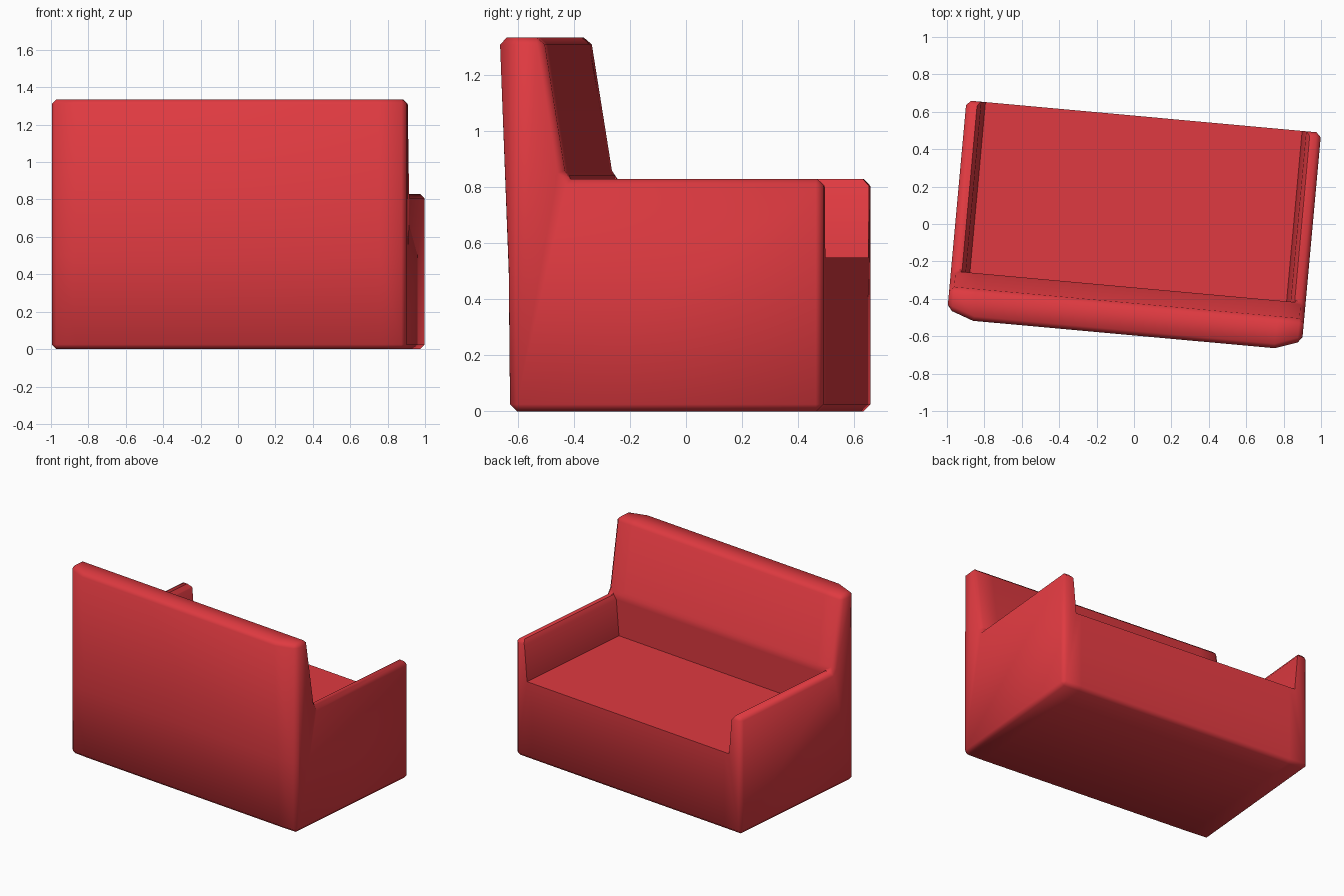
import bpy, bmesh, math

cube = bpy.data.objects.get("Cube")
if cube:
    bpy.data.objects.remove(cube, do_unlink=True)

# Red upholstery
red = bpy.data.materials.new("red_upholstery")
red.use_nodes = True
colour = (0.74, 0.042, 0.052, 1.0)
red.diffuse_color = colour
red.node_tree.nodes["Principled BSDF"].inputs["Base Color"].default_value = colour


def loft(name, sections, bevel=0.0):
    """Skin matching closed sections, cap both ends, chamfer convex edges."""
    bm = bmesh.new()
    rings = [[bm.verts.new(p) for p in s] for s in sections]
    n = len(rings[0])
    for a, b in zip(rings, rings[1:]):
        for i in range(n):
            j = (i + 1) % n
            bm.faces.new((a[i], a[j], b[j], b[i]))
    bm.faces.new(rings[0])
    bm.faces.new(rings[-1])
    bmesh.ops.recalc_face_normals(bm, faces=bm.faces)
    if bevel:
        edges = [e for e in bm.edges if e.calc_face_angle_signed() > 0.8]
        bmesh.ops.bevel(bm, geom=edges, offset=bevel, segments=1,
                        affect='EDGES', clamp_overlap=True)
    mesh = bpy.data.meshes.new(name)
    bm.to_mesh(mesh)
    bm.free()
    obj = bpy.data.objects.new(name, mesh)
    bpy.context.collection.objects.link(obj)
    return obj


def side_section(x, back_bottom, back_mid, back_top):
    """Side profile: base, arm height, leaning backrest."""
    profile = [(back_bottom, 0), (0.577, 0), (0.577, 0.83), (-0.33, 0.83),
               (-0.35, 0.86), (-0.426, 1.335), (back_top, 1.335), (back_mid, 0.5)]
    return [(x, y, z) for y, z in profile]


# Body: the back bulges outward between the two ends
end = (-0.546, -0.547, -0.543)
middle = (-0.55, -0.562, -0.594)
body = loft("sofa_body", [side_section(-0.952, *end), side_section(-0.81, *middle),
                          side_section(0.81, *middle), side_section(0.952, *end)], 0.025)
body.data.materials.append(red)

# Seat recess between the arms, with flared arm tops
half = [(0.85, 0.55), (0.872, 0.8), (0.9, 0.84), (0.9, 0.9)]
outline = half + [(-x, z) for x, z in reversed(half)]
cutter = loft("seat_cutter", [[(x, y, z) for x, z in outline] for y in (-0.338, 0.8)])
cutter.hide_render = True
cutter.data.materials.append(red)

cut = body.modifiers.new("seat_recess", 'BOOLEAN')
cut.operation = 'DIFFERENCE'
cut.solver = 'EXACT'
cut.object = cutter
bpy.ops.object.select_all(action='DESELECT')
bpy.context.view_layer.objects.active = body
body.select_set(True)
bpy.ops.object.modifier_apply(modifier=cut.name)
bpy.data.objects.remove(cutter, do_unlink=True)

# Soft chamfers, crisp seat corners, slight turn on the floor
bpy.ops.object.shade_smooth_by_angle(angle=math.radians(52))
body.rotation_euler.z = math.radians(-5.2)
